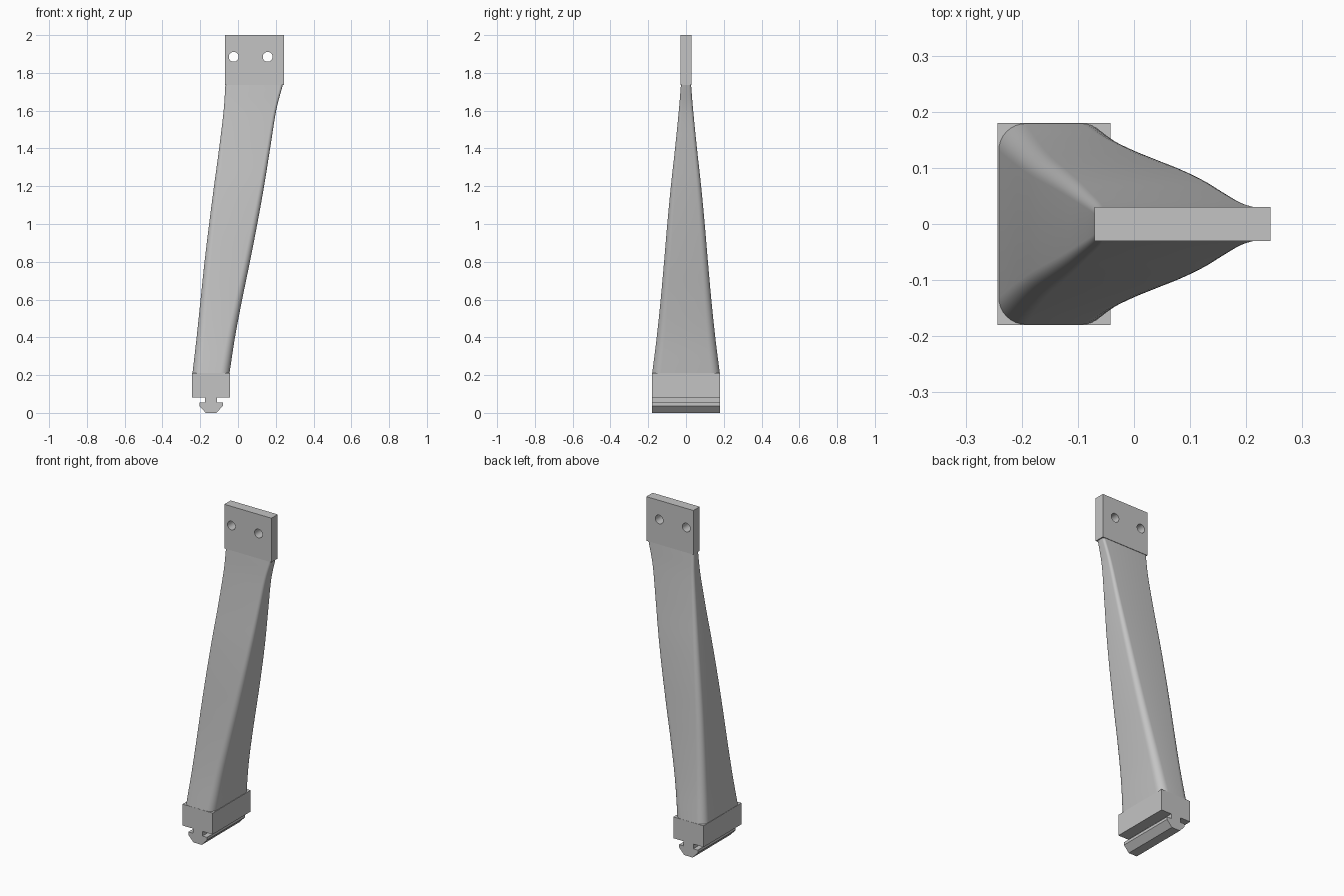
import bpy, bmesh, math
from mathutils import Vector

cube = bpy.data.objects.get("Cube")
if cube:
    bpy.data.objects.remove(cube, do_unlink=True)

grey = bpy.data.materials.new("plain grey")
grey.use_nodes = True
grey.diffuse_color = (0.55, 0.55, 0.55, 1)
grey.node_tree.nodes["Principled BSDF"].inputs["Base Color"].default_value = grey.diffuse_color


def loft(name, rings):
    """Skin a list of equal-length closed rings and cap both ends."""
    bm = bmesh.new()
    loops = [[bm.verts.new(p) for p in ring] for ring in rings]
    n = len(loops[0])
    for low, high in zip(loops, loops[1:]):
        for i in range(n):
            j = (i + 1) % n
            bm.faces.new((low[i], low[j], high[j], high[i]))
    bm.faces.new(loops[0][::-1])
    bm.faces.new(loops[-1])
    bmesh.ops.recalc_face_normals(bm, faces=bm.faces)
    mesh = bpy.data.meshes.new(name)
    bm.to_mesh(mesh)
    bm.free()
    mesh.materials.append(grey)
    obj = bpy.data.objects.new(name, mesh)
    bpy.context.collection.objects.link(obj)
    return obj


def extrude_y(name, profile, half):
    return loft(name, [[(x, y, z) for x, z in profile] for y in (-half, half)])


def activate(obj):
    bpy.ops.object.select_all(action='DESELECT')
    obj.select_set(True)
    bpy.context.view_layer.objects.active = obj


def rounded_ring(x0, x1, half, radius, z, steps=8):
    """Rectangle with rounded corners at height z."""
    corners = [(x1 - radius, half - radius), (x0 + radius, half - radius),
               (x0 + radius, radius - half), (x1 - radius, radius - half)]
    ring = []
    for k, (cx, cy) in enumerate(corners):
        for s in range(steps + 1):
            a = math.pi / 2 * (k + s / steps)
            ring.append((cx + radius * math.cos(a), cy + radius * math.sin(a), z))
    return ring


def smooth_sections(keys, steps=6):
    """Catmull-Rom interpolation between key sections."""
    v = [Vector(k) for k in keys]
    v = [2 * v[0] - v[1]] + v + [2 * v[-1] - v[-2]]
    out = []
    for a, b, c, d in zip(v, v[1:], v[2:], v[3:]):
        for s in range(steps):
            t = s / steps
            out.append((2 * b + (c - a) * t + (2 * a - 5 * b + 4 * c - d) * t ** 2
                        + (3 * b - a - 3 * c + d) * t ** 3) / 2)
    return out + [v[-2]]


# Tapered leaning arm: height, left edge, right edge, half depth
keys = [(0.21, -0.241, -0.045, 0.179), (0.4, -0.219, -0.016, 0.155),
        (0.6, -0.198, 0.022, 0.134), (0.8, -0.177, 0.063, 0.116),
        (1.0, -0.153, 0.102, 0.099), (1.2, -0.127, 0.138, 0.080),
        (1.4, -0.100, 0.170, 0.058), (1.6, -0.076, 0.202, 0.038),
        (1.735, -0.067, 0.237, 0.027)]
arm = loft("arm", [rounded_ring(x0, x1, h, 0.007 + h * 0.23, z)
                   for z, x0, x1, h in smooth_sections(keys)])
activate(arm)
bpy.ops.object.shade_smooth_by_angle(angle=math.radians(40))

# Foot block with a T-shaped rail below it
mid = -0.1425
foot_half = [(0.1005, 0.21), (0.1005, 0.082), (0.032, 0.082), (0.032, 0.054),
             (0.062, 0.054), (0.062, 0.037), (0.028, 0)]
foot = extrude_y("foot_block_with_rail",
                 [(mid + x, z) for x, z in foot_half]
                 + [(mid - x, z) for x, z in reversed(foot_half)], 0.18)

# Mounting plate with two through holes
plate = extrude_y("mounting_plate",
                  [(-0.07, 1.735), (0.243, 1.735), (0.243, 2), (-0.07, 2)], 0.03)
for x in (-0.023, 0.157):
    bpy.ops.mesh.primitive_cylinder_add(vertices=32, radius=0.026, depth=0.2,
                                        location=(x, 0, 1.885),
                                        rotation=(math.pi / 2, 0, 0))
    cutter = bpy.context.object
    cutter.name = "hole_cutter"
    cutter.hide_render = True
    cutter.data.materials.append(grey)
    activate(plate)
    mod = plate.modifiers.new("hole", 'BOOLEAN')
    mod.operation = 'DIFFERENCE'
    mod.solver = 'EXACT'
    mod.object = cutter
    bpy.ops.object.modifier_apply(modifier=mod.name)
    bpy.data.objects.remove(cutter, do_unlink=True)
activate(plate)
bpy.ops.object.shade_smooth_by_angle(angle=math.radians(30))
